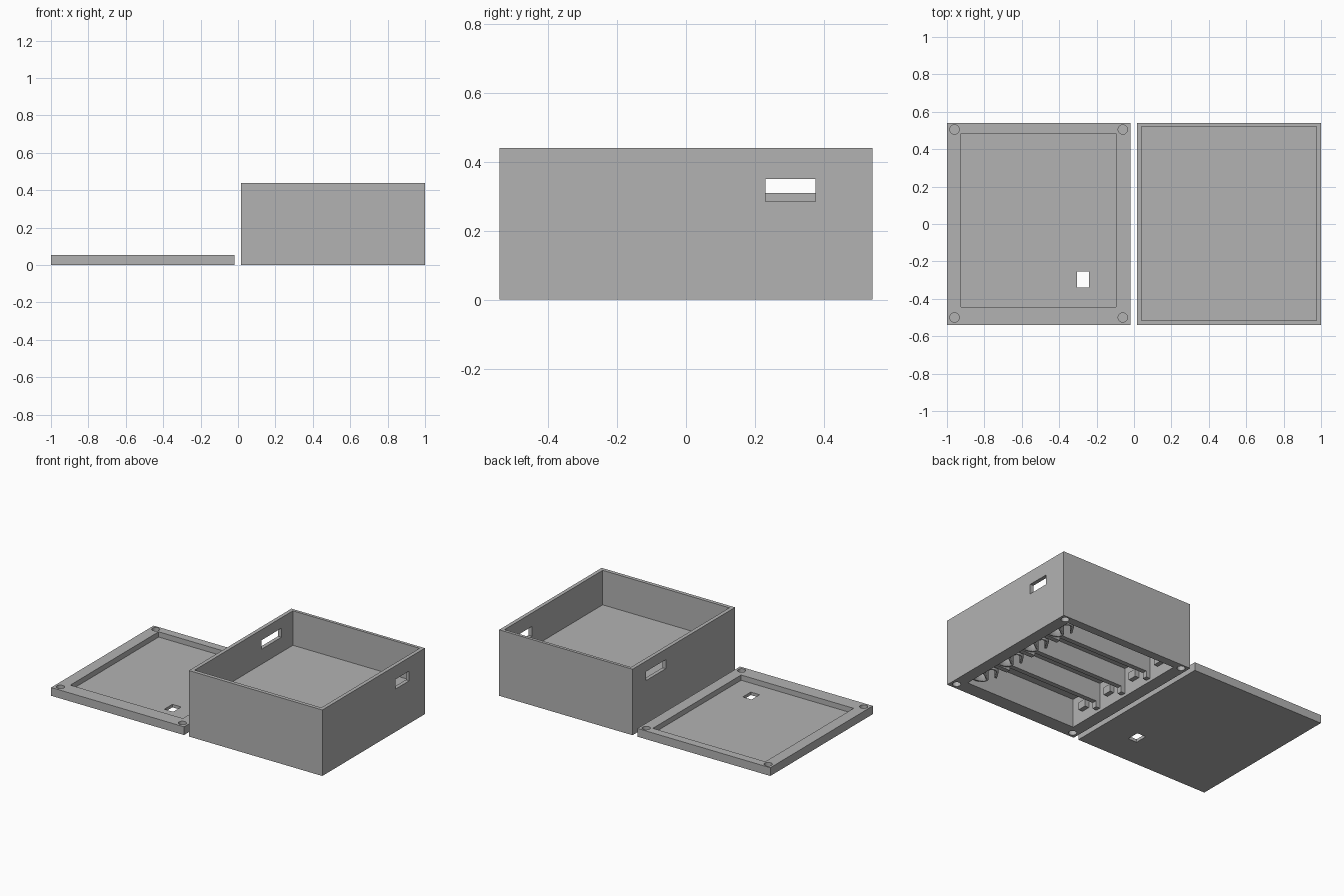
import bpy
from mathutils import Vector

if "Cube" in bpy.data.objects:
    bpy.data.objects.remove(bpy.data.objects["Cube"], do_unlink=True)

grey = bpy.data.materials.new("plain_grey")
grey.use_nodes = True
grey.diffuse_color = (0.45, 0.45, 0.45, 1)
grey.node_tree.nodes["Principled BSDF"].inputs["Base Color"].default_value = (0.45, 0.45, 0.45, 1)


def block(name, x, y, z):
    """Box from three (low, high) ranges."""
    lo, hi = Vector((x[0], y[0], z[0])), Vector((x[1], y[1], z[1]))
    bpy.ops.mesh.primitive_cube_add(size=1)
    ob = bpy.context.object
    ob.name = name
    for v in ob.data.vertices:
        v.co = (lo + hi) / 2 + Vector(a * b for a, b in zip(v.co, hi - lo))
    ob.data.materials.append(grey)
    return ob


def pin(name, x, y, z, r):
    bpy.ops.mesh.primitive_cylinder_add(vertices=32, radius=r, depth=z[1] - z[0],
                                        location=(x, y, sum(z) / 2))
    ob = bpy.context.object
    ob.name = name
    return ob


def bake(ob):
    """Replace an object by the mesh its modifiers make."""
    deps = bpy.context.evaluated_depsgraph_get()
    mesh = bpy.data.meshes.new_from_object(ob.evaluated_get(deps))
    new = bpy.data.objects.new(ob.name + "_part", mesh)
    bpy.context.collection.objects.link(new)
    name = ob.name
    bpy.data.objects.remove(ob, do_unlink=True)
    new.name = name
    mesh.materials.clear()
    mesh.materials.append(grey)
    return new


def carve(ob, cutters):
    for c in cutters:
        c.hide_render = True
        m = ob.modifiers.new("cut", 'BOOLEAN')
        m.operation, m.solver, m.object = 'DIFFERENCE', 'EXACT', c
    new = bake(ob)
    for c in cutters:
        bpy.data.objects.remove(c, do_unlink=True)
    return new


WALL_Y = (-0.54, 0.54)
BAY_X, BAY_Y = (0.1, 0.92), (-0.445, 0.485)
CEILING = 0.19
corners_y = (-0.5, 0.505)

# Lid with shallow recess, switch window and corner magnet sockets
lid = block("lid", (-1, -0.02), WALL_Y, (0, 0.055))
carve(lid, [block("recess", (-0.925, -0.095), BAY_Y, (0.02, 0.1)),
            block("window", (-0.305, -0.24), (-0.34, -0.255), (-0.1, 0.1))]
      + [pin("socket", x, y, (0.025, 0.1), 0.025) for x in (-0.96, -0.06) for y in corners_y])

# Case: open tray above, battery cavity below, a slot in each side wall
case = block("case", (0.016, 1), WALL_Y, (0, 0.44))
carve(case, [block("tray", (0.041, 0.975), (-0.515, 0.52), (0.21, 0.6)),
             block("cavity", BAY_X, BAY_Y, (-0.1, CEILING)),
             block("left_slot", (0.95, 1.1), (0.23, 0.375), (0.285, 0.35)),
             block("right_slot", (-0.01, 0.06), (0.19, 0.4), (0.31, 0.37))]
      + [pin("socket", x, y, (-0.1, 0.03), 0.025) for x in (0.96, 0.058) for y in corners_y])

# Battery bays: low dividers with full-height ends, contacts and folded springs
pitch = (BAY_Y[1] - BAY_Y[0]) / 4
fold = [(0, -0.085), (0.06, -0.09), (0.095, -0.055), (0.06, -0.02), (0.025, 0.01),
        (0.03, 0.06), (0.07, 0.07), (0.095, 0.04), (0.12, 0.0)]
for i in range(4):
    mid = BAY_Y[0] + (i + 0.5) * pitch
    if i:
        y = BAY_Y[0] + i * pitch
        side = (y - 0.016, y + 0.016)
        block("divider", BAY_X, side, (0.06, CEILING))
        block("divider_spring_end", (BAY_X[1] - 0.12, BAY_X[1]), side, (0.02, CEILING))
        block("divider_contact_end", (BAY_X[0], BAY_X[0] + 0.03), side, (0.02, CEILING))
    block("contact_nub", (BAY_X[0], BAY_X[0] + 0.03), (mid - 0.03, mid + 0.03), (0.07, 0.12))

    curve = bpy.data.curves.new("spring_path", 'CURVE')
    curve.dimensions = '2D'
    curve.fill_mode = 'NONE'
    curve.resolution_u = 6
    curve.extrude = (CEILING - 0.025) / 2
    path = curve.splines.new('BEZIER')
    path.bezier_points.add(len(fold) - 1)
    for p, (u, v) in zip(path.bezier_points, fold):
        p.co = (BAY_X[1] - u, mid + v, 0)
        p.handle_left_type = p.handle_right_type = 'AUTO'
    spring = bpy.data.objects.new("spring", curve)
    bpy.context.collection.objects.link(spring)
    spring = bake(spring)
    spring.location.z = (CEILING + 0.025) / 2
    thick = spring.modifiers.new("thickness", 'SOLIDIFY')
    thick.thickness, thick.offset = 0.014, 0
